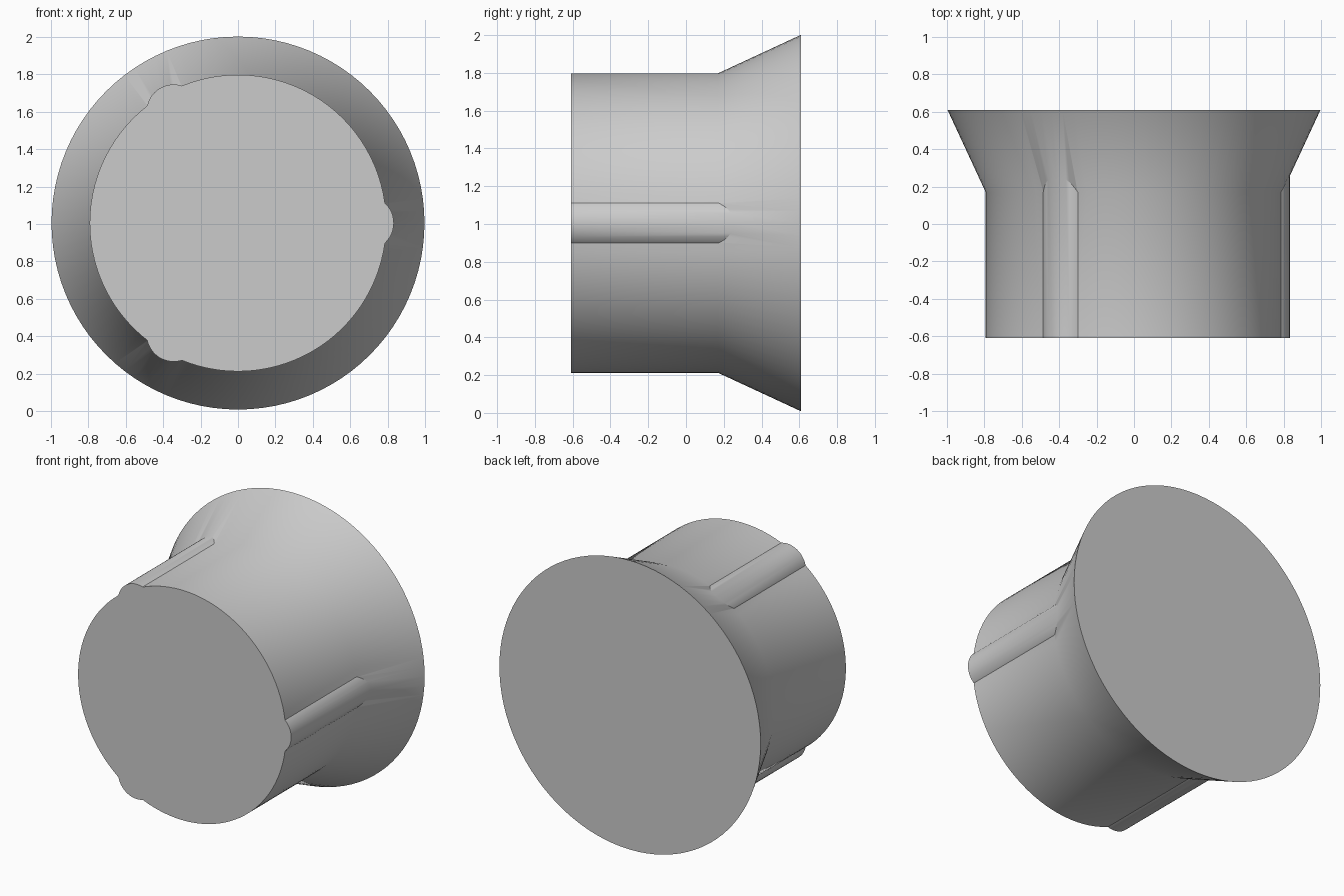
import bpy
import bmesh
from math import cos, sin, pi, radians
from mathutils import Vector

cube = bpy.data.objects.get("Cube")
if cube:
    bpy.data.objects.remove(cube, do_unlink=True)

FRONT, SHOULDER, BACK = -0.61, 0.17, 0.61
CENTRE_Z = 1.005
BODY_R, RIM_R = 0.793, 0.997
RIDGE_R, RIDGE_OFFSET = 0.145, 0.688

grey = bpy.data.materials.new("plain_grey")
grey.use_nodes = True
colour = (0.6, 0.6, 0.6, 1.0)
grey.diffuse_color = colour
grey.node_tree.nodes["Principled BSDF"].inputs["Base Color"].default_value = colour


def turned_part(name, profile, x, z, segments):
    """Capped solid turned around an axis along y; profile is (y, radius) pairs."""
    bm = bmesh.new()
    rings = []
    for y, r in profile:
        angles = [2 * pi * i / segments for i in range(segments)]
        rings.append([bm.verts.new((x + r * cos(a), y, z + r * sin(a))) for a in angles])
    for a, b in zip(rings, rings[1:]):
        for i in range(segments):
            j = (i + 1) % segments
            bm.faces.new((a[i], a[j], b[j], b[i]))
    bm.faces.new(rings[0])
    bm.faces.new(rings[-1])
    bmesh.ops.recalc_face_normals(bm, faces=bm.faces)
    mesh = bpy.data.meshes.new(name)
    bm.to_mesh(mesh)
    bm.free()
    obj = bpy.data.objects.new(name, mesh)
    mesh.materials.append(grey)
    bpy.context.collection.objects.link(obj)
    return obj


# Barrel with its flared skirt
body = turned_part("flared_body", [(FRONT, BODY_R), (SHOULDER, BODY_R), (BACK, RIM_R)],
                   0, CENTRE_Z, 96)
bpy.context.view_layer.objects.active = body
body.select_set(True)

# Three rounded ridges merged into the barrel, running out into the flare
for k in range(3):
    angle = radians(120 * k)
    ridge = turned_part("grip_ridge", [(FRONT, RIDGE_R), (0.4, RIDGE_R)],
                        RIDGE_OFFSET * cos(angle), CENTRE_Z + RIDGE_OFFSET * sin(angle), 48)
    ridge.hide_render = True
    union = body.modifiers.new("ridge_union", 'BOOLEAN')
    union.operation = 'UNION'
    union.solver = 'EXACT'
    union.object = ridge
    bpy.ops.object.modifier_apply(modifier=union.name)
    bpy.data.objects.remove(ridge, do_unlink=True)

bpy.ops.object.shade_smooth_by_angle(angle=radians(30))
